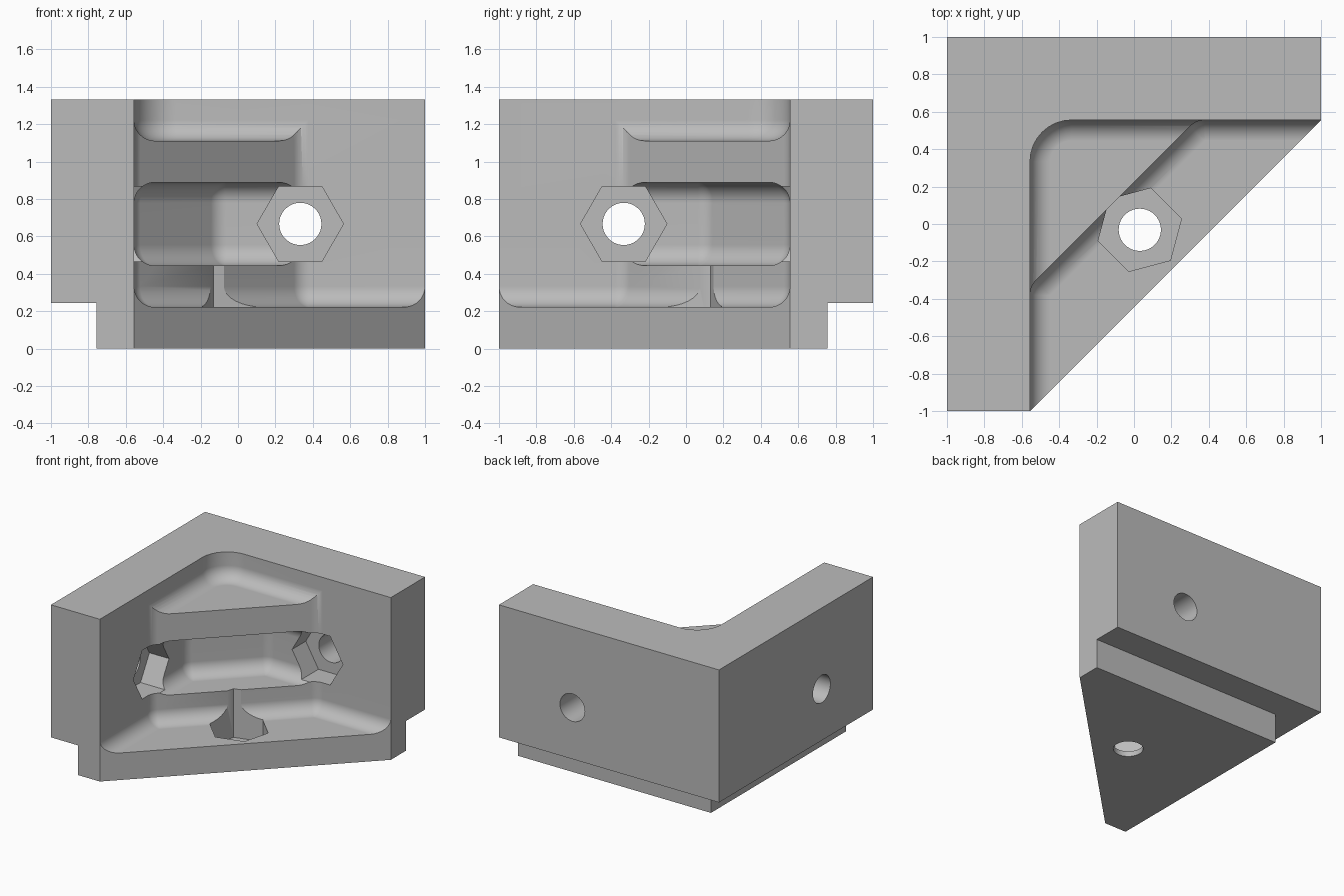
import bpy, bmesh, math
from mathutils import Vector, Matrix

cube = bpy.data.objects.get("Cube")
if cube:
    bpy.data.objects.remove(cube, do_unlink=True)

WALL = 0.556       # inner wall planes at x = -WALL and y = WALL
TOP = 1.333        # full height
FILLET = 0.111     # radius of the moulded fillets
FAR = 3.0          # cutters run well past the body

grey = bpy.data.materials.new("plain_grey")
grey.use_nodes = True
grey.diffuse_color = (0.5, 0.5, 0.5, 1)
grey.node_tree.nodes["Principled BSDF"].inputs["Base Color"].default_value = (0.5, 0.5, 0.5, 1)


def make_object(name, bm):
    bmesh.ops.recalc_face_normals(bm, faces=bm.faces)
    mesh = bpy.data.meshes.new(name)
    bm.to_mesh(mesh)
    bm.free()
    mesh.materials.append(grey)
    obj = bpy.data.objects.new(name, mesh)
    bpy.context.collection.objects.link(obj)
    return obj


def loft(name, rings):
    """Closed solid through a stack of rings with equal point counts."""
    bm = bmesh.new()
    loops = [[bm.verts.new(p) for p in ring] for ring in rings]
    for low, high in zip(loops, loops[1:]):
        for i in range(len(low)):
            j = (i + 1) % len(low)
            bm.faces.new((low[i], low[j], high[j], high[i]))
    bm.faces.new(loops[0][::-1])
    bm.faces.new(loops[-1])
    return make_object(name, bm)


def prism(name, outline, z0, z1):
    return loft(name, [[(x, y, z) for x, y in outline] for z in (z0, z1)])


def rounded_ring(outline, radius, inset, z, steps=8):
    """Counter-clockwise convex outline, corners rounded, shrunk by inset."""
    ring = []
    pts = [Vector(p) for p in outline]
    for i, p in enumerate(pts):
        a = (p - pts[i - 1]).normalized()
        b = (pts[(i + 1) % len(pts)] - p).normalized()
        turn = math.atan2(a.x * b.y - a.y * b.x, a.dot(b))
        n1, n2 = Vector((a.y, -a.x)), Vector((b.y, -b.x))
        centre = p - (n1 + n2) * radius / (1 + n1.dot(n2))
        start = math.atan2(n1.y, n1.x)
        for s in range(steps + 1):
            t = start + turn * s / steps
            q = centre + (radius - inset) * Vector((math.cos(t), math.sin(t)))
            ring.append((round(q.x, 5), round(q.y, 5), round(z, 5)))
    return ring


def pocket(name, outline, radius, z0, z1, round_top=False, steps=8):
    """Pocket cutter with a filleted floor and, if wanted, a filleted roof."""
    arc = [(FILLET * (1 - math.sin(t)), FILLET * (1 - math.cos(t)))
           for t in (math.pi / 2 * s / steps for s in range(steps + 1))]
    levels = [(z0 + rise, inset) for inset, rise in arc]
    if round_top:
        levels += [(z1 - rise, inset) for inset, rise in reversed(arc)]
    else:
        levels.append((z1, 0))
    return loft(name, [rounded_ring(outline, radius, d, z) for z, d in levels])


def open_outline(offset):
    """Region in front of both walls and of the diagonal y = x + offset."""
    return [(-WALL, -FAR), (FAR, -FAR), (FAR, WALL),
            (WALL - offset, WALL), (-WALL, offset - WALL)]


def rod(name, sides, radius, length, matrix, turn=0.0):
    """Prism or cylinder running from the local origin along local +z."""
    bm = bmesh.new()
    bmesh.ops.create_cone(bm, cap_ends=True, segments=sides, radius1=radius,
                          radius2=radius, depth=length,
                          matrix=matrix @ Matrix.Translation((0, 0, length / 2))
                          @ Matrix.Rotation(turn, 4, 'Z'))
    return make_object(name, bm)


# Body: square corner with the front cut off along the diagonal
bracket = prism("corner_bracket", [(-1, -1), (-WALL, -1), (1, WALL), (1, 1), (-1, 1)], 0, TOP)
cutters = []

# Step along the two outer bottom edges
step = 0.756
cutters.append(prism("bottom_step", [(-FAR, -FAR), (-step, -FAR), (-step, step),
                                     (FAR, step), (FAR, FAR), (-FAR, FAR)], -1, 0.244))

# Open front, top recess and middle slot
soft = FILLET + 0.002
cutters.append(pocket("front_opening", open_outline(0.223), soft, 0.222, 2))
cutters.append(pocket("top_recess", [(-WALL, -FAR), (FAR, -FAR), (FAR, WALL), (-WALL, WALL)],
                      0.222, 1.111, 2))
cutters.append(pocket("middle_slot", open_outline(0.667), soft, 0.444, 0.889, True))

# Nut seats with bolt holes: back wall, side wall and floor
depth = 0.178
hex_radius = 0.2 / math.cos(math.pi / 6)
seats = [
    ("back", (0.333, WALL + depth, 0.667), Matrix.Rotation(math.pi / 2, 4, 'X'), math.pi / 2),
    ("side", (-WALL - depth, -0.333, 0.667), Matrix.Rotation(math.pi / 2, 4, 'Y'), 0),
    ("floor", (0.031, -0.031, 0.222 - depth), Matrix.Identity(4), math.pi * 7 / 12),
]
for name, place, aim, turn in seats:
    base = Matrix.Translation(place) @ aim
    # pick the turn that puts a corner (walls) or a flat (floor) toward the diagonal
    cutters.append(rod(name + "_nut_seat", 6, hex_radius, 0.6, base, turn))
    cutters.append(rod(name + "_bolt_hole", 40, 0.113, 1.0,
                       base @ Matrix.Translation((0, 0, -0.6))))

# Carve everything out of the body
bpy.ops.object.select_all(action='DESELECT')
bpy.context.view_layer.objects.active = bracket
bracket.select_set(True)
for cutter in cutters:
    cutter.hide_render = True
    mod = bracket.modifiers.new(cutter.name, 'BOOLEAN')
    mod.operation = 'DIFFERENCE'
    mod.solver = 'EXACT'
    mod.object = cutter
    bpy.ops.object.modifier_apply(modifier=mod.name)
    bpy.data.objects.remove(cutter, do_unlink=True)

# Smooth fillets, flat walls
bpy.ops.object.shade_smooth_by_angle(angle=math.radians(30))
weighted = bracket.modifiers.new("weighted_normals", 'WEIGHTED_NORMAL')
weighted.keep_sharp = True
